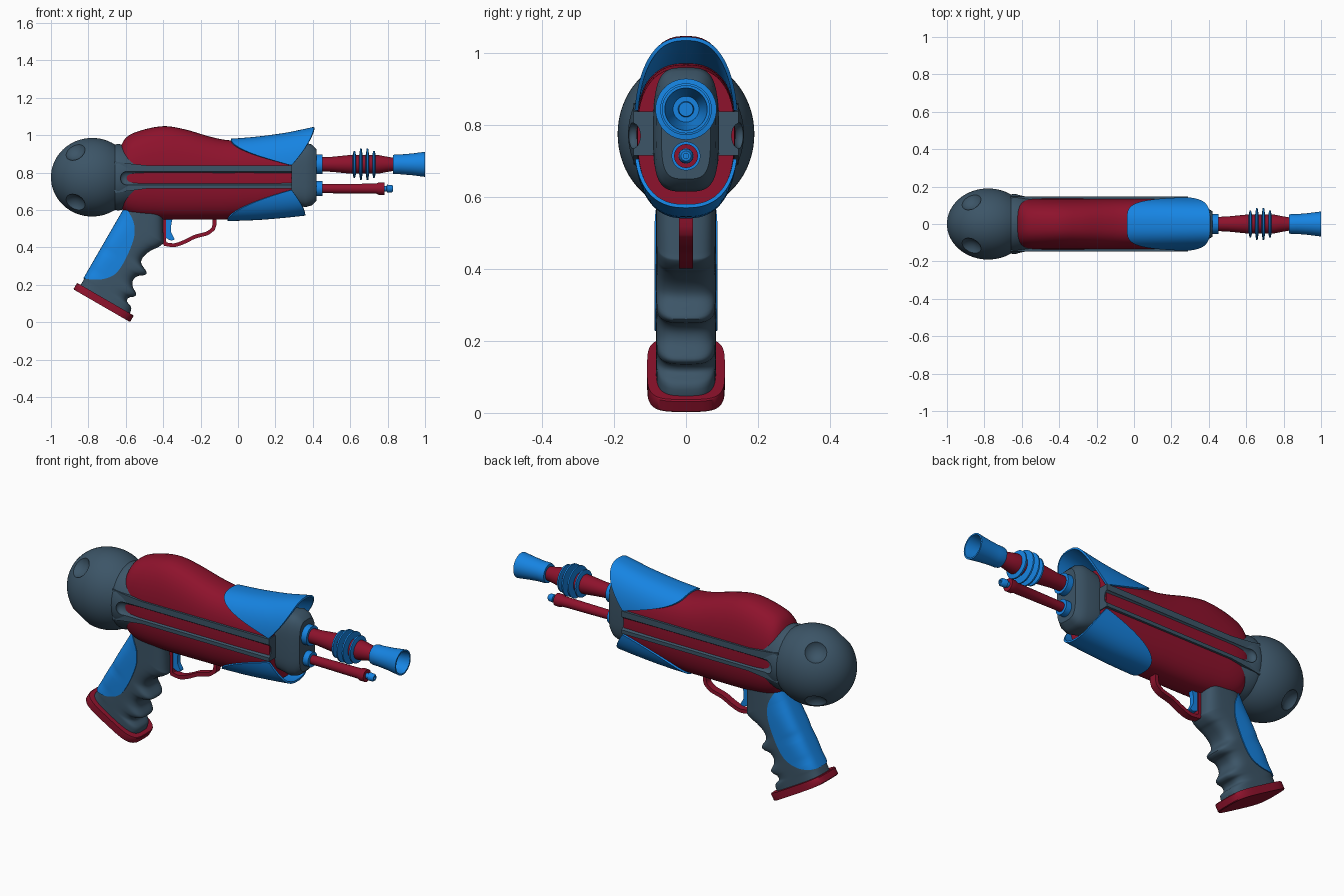
import bpy, bmesh, math
from mathutils import Vector

if "Cube" in bpy.data.objects:
    bpy.data.objects.remove(bpy.data.objects["Cube"])

def material(name, rgb):
    m = bpy.data.materials.new(name)
    m.diffuse_color = (*rgb, 1)
    m.use_nodes = True
    m.node_tree.nodes["Principled BSDF"].inputs["Base Color"].default_value = m.diffuse_color
    return m

SLATE = material("slate", (0.045, 0.09, 0.135))
RED = material("red", (0.27, 0.006, 0.025))
BLUE = material("blue", (0.008, 0.23, 0.76))
ZC = 0.775  # height of the body axis

def skin(name, rings, mat, loop=True, caps=True):
    """Join a row of point rings into a surface."""
    bm = bmesh.new()
    vs = [[bm.verts.new(p) for p in r] for r in rings]
    n = len(vs[0])
    for a, b in zip(vs, vs[1:]):
        for i in range(n if loop else n - 1):
            j = (i + 1) % n
            bm.faces.new((a[i], a[j], b[j], b[i]))
    if caps and loop:
        bm.faces.new(vs[0])
        bm.faces.new(vs[-1])
    bmesh.ops.remove_doubles(bm, verts=bm.verts, dist=1e-5)
    bmesh.ops.recalc_face_normals(bm, faces=bm.faces)
    me = bpy.data.meshes.new(name)
    bm.to_mesh(me)
    bm.free()
    me.materials.append(mat)
    ob = bpy.data.objects.new(name, me)
    bpy.context.collection.objects.link(ob)
    return ob

def smooth(pts, k=5):
    """Catmull-Rom samples through the points."""
    out = []
    for i in range(len(pts) - 1):
        quad = zip(pts[max(i - 1, 0)], pts[i], pts[i + 1], pts[min(i + 2, len(pts) - 1)])
        quad = list(quad)
        for s in range(k):
            t = s / k
            out.append(tuple(b + 0.5 * t * (c - a + t * (2*a - 5*b + 4*c - d + t * (3*(b - c) + d - a)))
                             for a, b, c, d in quad))
    return out + [tuple(pts[-1])]

def spow(v, e):
    return math.copysign(abs(v) ** e, v)

def oval(n, count=48):
    """Unit superellipse points."""
    return [(spow(math.cos(2 * math.pi * i / count), 2 / n), spow(math.sin(2 * math.pi * i / count), 2 / n))
            for i in range(count)]

def loft(name, stations, n, mat):
    """Stations along x: (x, half width, top, bottom)."""
    return skin(name, [[(x, w * c, ZC + s * ((top - ZC) if s > 0 else (ZC - bot))) for c, s in oval(n)]
                       for x, w, top, bot in stations], mat)

def lathe(name, prof, mat, z=ZC, y=0, ys=1, count=40):
    """Revolve (x, radius) points about a line along x."""
    return skin(name, [[(x, y + ys * r * c, z + r * s) for c, s in oval(2, count)] for x, r in prof], mat)

def prism(name, outline, half, mat):
    return skin(name, [[(x, y, z) for x, z in outline] for y in (-half, half)], mat)

def modify(ob, kind, **props):
    m = ob.modifiers.new(kind.lower(), kind)
    for k, v in props.items():
        setattr(m, k, v)
    bpy.context.view_layer.objects.active = ob
    bpy.ops.object.modifier_apply(modifier=m.name)

def cut(ob, cutter, op='DIFFERENCE'):
    modify(ob, 'BOOLEAN', object=cutter, operation=op, solver='EXACT')

# Red body
loft("body", smooth([(-.635, .09, .92, .63), (-.6, .125, .985, .583), (-.53, .136, 1.022, .558),
                     (-.4, .137, 1.048, .549), (-.28, .137, 1.03, .548), (-.15, .137, .992, .549),
                     (-.05, .137, .973, .55), (.1, .137, .967, .56), (.285, .135, .96, .575)]), 2.5, RED)

# Rear tank with neck
arc = [(-.78 - .22 * math.cos(a * math.pi / 32), .21 * math.sin(a * math.pi / 32)) for a in range(23)]
tank = lathe("rear_tank", arc + [(-.64, .178), (-.6, .17), (-.55, .16), (-.48, .135), (-.48, 0)],
             SLATE, ys=.905, count=64)

# Side rails, one bar through the body
rail = prism("side_rails", [(-.66, .86), (-.6, .85), (-.48, .838), (.29, .838),
                            (.29, .715), (-.48, .715), (-.6, .70), (-.66, .69)], .146, SLATE)
cutters = []
for sy in (-1, 1):
    # long grooves
    tip = [(-.595 - .036 * math.cos(a * math.pi / 16), .036 * math.sin(a * math.pi / 16)) for a in range(9)]
    g = lathe("groove_cutter", tip + [(.35, .036), (.35, 0)], SLATE, z=.77, y=sy * .15, ys=.65, count=24)
    cut(rail, g)
    cut(tank, g)
    cutters.append(g)
    # tank dimples
    for sz in (-1, 1):
        ball = [(-.885 - .07 * math.cos(a * math.pi / 16), .07 * math.sin(a * math.pi / 16)) for a in range(17)]
        d = lathe("dimple_cutter", ball, SLATE, z=ZC + sz * .16, y=sy * .145, count=32)
        cut(tank, d)
        cutters.append(d)

# Flared blue shrouds, upper and lower
def shroud(name, profile, sign, x0, x1, zend):
    hs = smooth(profile, 8)
    def height(x):
        for (xa, a), (xb, b) in zip(hs, hs[1:]):
            if x <= xb:
                return a + (b - a) * (x - xa) / (xb - xa)
        return hs[-1][1]
    edge = math.acos((zend / height(.28)) ** 1.25)
    rings = []
    for i in range(-24, 25):
        a = i / 24
        th, row = a * edge, []
        xs = x0 + (.277 - x0) * abs(a) ** 3.4
        xe = x1 - (x1 - .288) * abs(a) ** 2.8
        for j in range(17):
            x = xs + (xe - xs) * j / 16
            row.append((x, .14 * spow(math.sin(th), .8), ZC + sign * height(x) * math.cos(th) ** .8))
        rings.append(row)
    ob = skin(name, rings, BLUE, loop=False)
    modify(ob, 'SOLIDIFY', thickness=.01, offset=0)

shroud("upper_shroud", [(-.06, .199), (.1, .212), (.25, .232), (.34, .25), (.41, .265)], 1, -.038, .408, .065)
shroud("lower_shroud", [(-.07, .23), (.1, .224), (.25, .212), (.36, .2)], -1, -.055, .36, .07)

# Nose block
loft("nose_block", [(.26, .09, .93, .64), (.3, .092, .945, .63), (.36, .09, .96, .615),
                    (.395, .083, .95, .625), (.42, .068, .925, .65)], 3.6, SLATE)

# Upper barrel
ZU, ZL = .844, .714
lathe("upper_collar", [(.4, 0), (.4, .053), (.452, .053), (.452, 0)], BLUE, ZU)
lathe("upper_barrel", [(.45, 0), (.45, .038), (.5, .04), (.6, .05), (.75, .05), (.79, .042), (.84, .034), (.84, 0)],
      RED, ZU)
for i, r in enumerate((.072, .085, .085, .072)):
    x = .622 + .035 * i
    lathe(f"cooling_ring_{i + 1}", [(x - .01, .045), (x - .004, r), (x + .004, r), (x + .01, .045)], BLUE, ZU)
lathe("muzzle", [(.828, 0), (.828, .05), (.84, .053), (.87, .053), (.93, .058), (1, .067), (1, .059),
                 (.93, .048), (.87, .036), (.87, .022), (.89, .02), (.89, 0)], BLUE, ZU)

# Lower barrel
lathe("lower_collar", [(.4, 0), (.4, .04), (.452, .04), (.452, 0)], BLUE, ZL)
lathe("lower_barrel", [(.45, 0), (.45, .024), (.74, .027), (.752, .033), (.782, .033), (.782, 0)], RED, ZL)
lathe("lower_tip", [(.78, 0), (.78, .015), (.795, .015), (.797, .021), (.822, .02), (.83, .014),
                    (.83, .007), (.81, .007), (.81, 0)], BLUE, ZL)

# Grip, lofted along its tilted axis: t runs down, w runs forward
def slanted(t, w, y):
    return (-.64 - .5 * t + .866 * w, y, .56 - .866 * t - .5 * w)

def slant_loft(name, stations, half, n, mat, grow=0):
    rings = []
    for t, w0, w1 in stations:
        mid, h = (w0 + w1) / 2, (w1 - w0) / 2 + grow
        rings.append([slanted(t, mid + h * c, (half + grow) * s) for c, s in oval(n, 56)])
    return skin(name, rings, mat)

front = [(-.16, .185), (-.11, .213), (-.02, .267), (0, .277), (.035, .262), (.06, .243), (.11, .222), (.15, .228),
         (.178, .278), (.2, .272), (.22, .246), (.25, .236), (.28, .25), (.306, .287), (.325, .284),
         (.342, .264), (.365, .264), (.384, .302), (.43, .312)]
sides = [(t, .006, w) for t, w in smooth(front, 4)]
slant_loft("grip", sides, .083, 3.4, SLATE)
slant_loft("grip_base", [(.413, -.012, .33), (.417, -.016, .334), (.449, -.016, .334), (.453, -.012, .33)],
           .108, 4, RED)

# Blue panel wrapping the back of the grip
panel = slant_loft("grip_panel", [s for s in sides if s[0] < .41], .083, 3.4, BLUE, grow=.005)
outline = smooth([(-.59, .6), (-.56, .54), (-.553, .49), (-.562, .43), (-.605, .33), (-.65, .264),
                  (-.7, .236), (-.76, .227), (-.84, .235)]) + [(-1, .3), (-.75, .65)]
window = prism("panel_cutter", outline, .2, BLUE)
cut(panel, window, 'INTERSECT')
cutters.append(window)

# Trigger and guard
prism("trigger", smooth([(-.345, .57), (-.357, .52), (-.357, .48), (-.34, .445), (-.36, .438), (-.385, .45)], 4)
      + [(-.39, .57)], .013, BLUE)
path = [(-.13, .562), (-.394, .562), (-.394, .43)] + smooth(
    [(-.388, .417), (-.34, .412), (-.29, .428), (-.23, .457), (-.165, .475), (-.132, .5)], 5) + [(-.126, .52), (-.126, .562)]
guard = skin("trigger_guard", [[(x, -.019, z), (x, .019, z)] for x, z in path], RED, loop=False)
modify(guard, 'SOLIDIFY', thickness=.02, offset=0, use_even_offset=True)

# Tidy up and shade
for c in cutters:
    bpy.data.objects.remove(c)
bpy.ops.object.select_all(action='SELECT')
bpy.ops.object.shade_smooth_by_angle(angle=math.radians(35))
